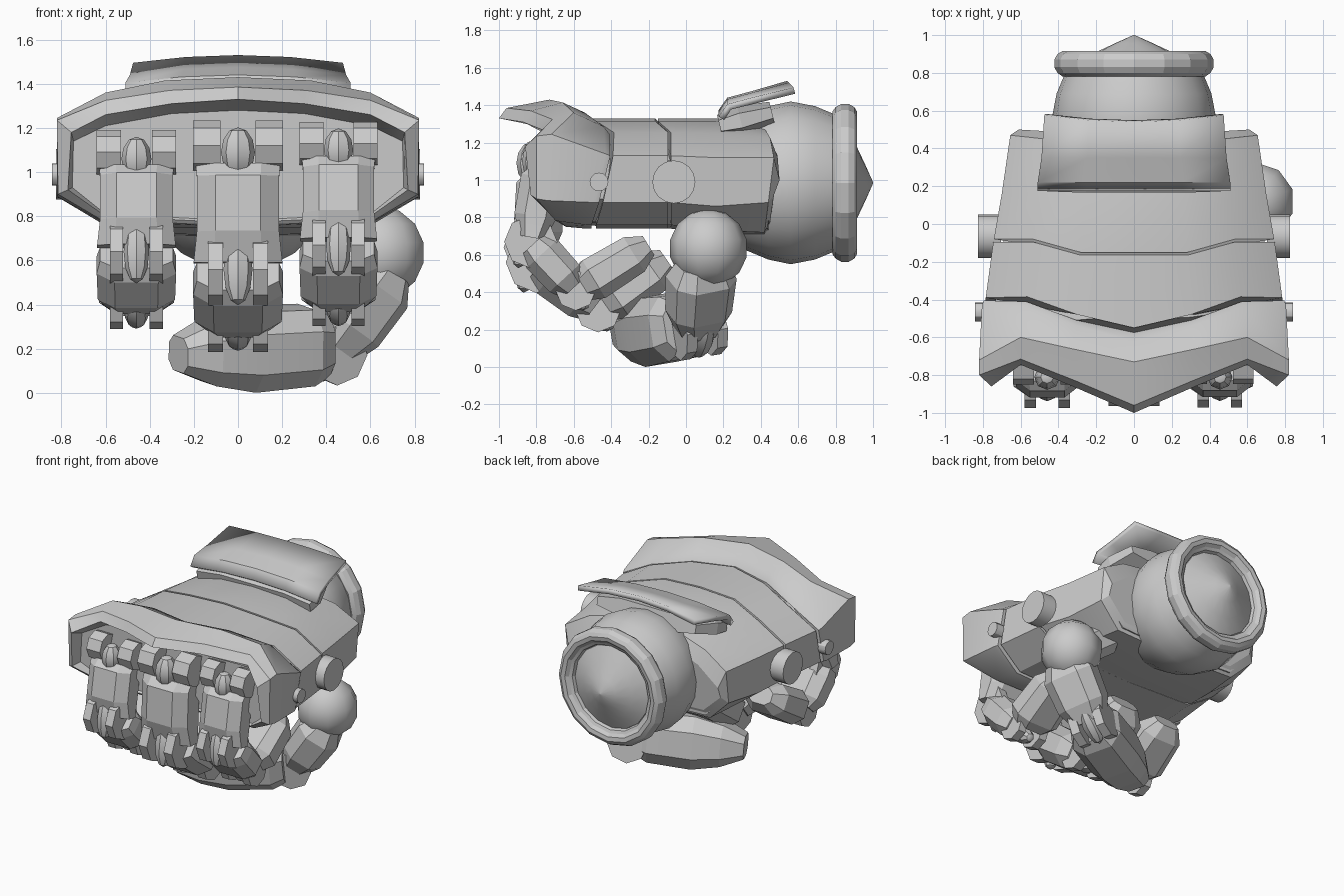
import bpy, bmesh, math
from mathutils import Vector, Matrix

if "Cube" in bpy.data.objects:
    bpy.data.objects.remove(bpy.data.objects["Cube"])

X = Vector((1, 0, 0))


def finish(name, bm, angle=20, recalc=True):
    if recalc:
        bmesh.ops.recalc_face_normals(bm, faces=bm.faces)
    me = bpy.data.meshes.new(name)
    bm.to_mesh(me)
    bm.free()
    ob = bpy.data.objects.new(name, me)
    bpy.context.collection.objects.link(ob)
    bpy.ops.object.select_all(action='DESELECT')
    ob.select_set(True)
    bpy.context.view_layer.objects.active = ob
    bpy.ops.object.shade_smooth_by_angle(angle=math.radians(angle))
    return ob


def loft(name, rings, angle=20):
    """Skin closed rings of points and cap both ends."""
    bm = bmesh.new()
    vs = [[bm.verts.new(p) for p in r] for r in rings]
    n = len(vs[0])
    for a, b in zip(vs, vs[1:]):
        for i in range(n):
            j = (i + 1) % n
            bm.faces.new((a[i], a[j], b[j], b[i]))
    bm.faces.new(vs[0])
    bm.faces.new(vs[-1][::-1])
    return finish(name, bm, angle)


def mirror(half):
    """Half ring (top centre to bottom centre) to full ring."""
    return half + [(-x, y, z) for x, y, z in half[-2:0:-1]]


def section(w, ys, zt=1.33, zs=1.13, zl=.88, zb=.76, low=0):
    """Arched hand cross-section; ys bends it into a chevron, low leans the bottom forward."""
    e = ys[3]
    return mirror([(0, ys[0], zt), (.38 * w, ys[1], zt - .015),
                   (.72 * w, ys[2], zs + .62 * (zt - zs)), (w, e, zs),
                   (w, e + low * .6, zl), (.75 * w, e + low, zb), (0, e + low, zb - .02)])


def limb(name, a, b, side, prof):
    """Chamfered tapered block from a to b; prof = (t, half width, half depth)."""
    a, b = Vector(a), Vector(b)
    d = (b - a).normalized()
    s = (side - d * side.dot(d)).normalized()
    n = d.cross(s)
    octo = [(1, .5), (.55, 1), (-.55, 1), (-1, .5), (-1, -.5), (-.55, -1), (.55, -1), (1, -.5)]
    return loft(name, [[a + (b - a) * t + s * u * hw + n * v * hd for u, v in octo]
                       for t, hw, hd in prof], 8)


def cyl(bm, c, axis, r, depth, seg):
    m = Matrix.Translation(c) @ axis.to_track_quat('Z', 'Y').to_matrix().to_4x4()
    bmesh.ops.create_cone(bm, cap_ends=True, segments=seg, radius1=r, radius2=r, depth=depth, matrix=m)


def joint(name, k, axis, along, out, r, off, w, cap):
    """Two side discs with a pointed capsule between them."""
    bm = bmesh.new()
    k = Vector(k)
    axis = axis.normalized()
    for s in (-1, 1):
        cyl(bm, k + axis * off * s, axis, r, w, 8)
    m = (Matrix.Translation(k + Vector(out)) @ Vector(along).to_track_quat('Z', 'Y').to_matrix().to_4x4()
         @ Matrix.Diagonal((cap, cap, r, 1)))
    bmesh.ops.create_uvsphere(bm, u_segments=8, v_segments=6, radius=1, matrix=m)
    return finish(name, bm, 30)


def revolve(name, prof, seg=20, angle=32):
    """Turn (radius, y) profile around the forearm axis."""
    return loft(name, [[(r * math.cos(2 * math.pi * i / seg), y, .985 + r * math.sin(2 * math.pi * i / seg))
                        for i in range(seg)] for r, y in prof], angle)


# Back-of-hand plates over a slightly smaller core
loft("hand_core", [section(.76, (-.6,) * 4, 1.3, 1.11, .9, .78), section(.62, (.44,) * 4, 1.25, 1.1, .9, .74)])
loft("middle_plate", [section(.785, (-.55, -.48, -.385, -.39), low=-.09), section(.745, (-.165, -.165, -.095, -.095))])
loft("rear_plate", [section(.742, (-.15, -.15, -.08, -.08)),
                    section(.70, (.16,) * 4, 1.33, 1.12, .86, .73),
                    section(.655, (.4, .42, .45, .47), 1.29, 1.12, .88, .72, low=-.05),
                    section(.61, (.46, .47, .49, .5), 1.2, 1.0, .92, .78, low=-.05)])

# Knuckle guard: seam, bevel, crest, rolled lip, front edge, recessed underside
loft("knuckle_guard", [
    section(.795, (-.575, -.51, -.41, -.405), 1.32, low=-.1),
    section(.805, (-.62, -.54, -.44, -.43), 1.375, 1.14, low=-.1),
    mirror([(0, -.73, 1.43), (.33, -.66, 1.415), (.6, -.6, 1.36), (.82, -.72, 1.245),
            (.82, -.74, .89), (.62, -.68, .78), (0, -.64, .75)]),
    mirror([(0, -.96, 1.385), (.31, -.83, 1.37), (.6, -.715, 1.325), (.82, -.8, 1.235),
            (.815, -.8, .9), (.62, -.7, .785), (0, -.65, .755)]),
    mirror([(0, -1, 1.33), (.3, -.87, 1.31), (.6, -.745, 1.26), (.755, -.86, 1.18),
            (.77, -.83, .92), (.6, -.71, .8), (0, -.66, .77)]),
    mirror([(0, -.7, 1.28), (.3, -.68, 1.265), (.6, -.68, 1.21), (.745, -.75, 1.14),
            (.75, -.76, .93), (.6, -.69, .81), (0, -.65, .78)])], 33)

# Side bolts
for s, tag in ((-1, "left"), (1, "right")):
    for part, y, r, x, seg in (("large", -.065, .115, .825, 16), ("small", -.465, .05, .842, 12)):
        bm = bmesh.new()
        cyl(bm, Vector((s * (x - .06), y, .99)), X, r, .12, seg)
        finish(f"{part}_bolt_{tag}", bm, 30)

# Wrist ball, cuff ring and pointed end cap
revolve("wrist", [(.28, .2), (.36, .32), (.41, .44), (.435, .56), (.41, .69), (.36, .81)])
revolve("cuff_ring", [(.3, .80), (.38, .782), (.405, .8), (.422, .83), (.422, .87), (.405, .9), (.38, .915),
                      (.35, .91), (.33, .89), (.31, .88), (.3, .85)], 16, 16)
revolve("wrist_cap", [(.31, .84), (.3, .86), (.2, .91), (.1, .957), (.004, 1.0)], 16)

# Wrist guard plate: steep front lip, two flat steps, gently arched
bm = bmesh.new()
rows = [[bm.verts.new((u * w, y + .035 * u * u * k, z - .035 * u * u)) for u in (-1, -.5, 0, .5, 1)]
        for y, z, w, k in ((.175, 1.375, .51, 0), (.22, 1.44, .51, 0), (.35, 1.475, .49, 0), (.54, 1.53, .475, 1))]
for a, b in zip(rows, rows[1:]):
    for i in range(4):
        bm.faces.new((a[i], a[i + 1], b[i + 1], b[i]))
plate = finish("wrist_guard", bm, 8, recalc=False)
sol = plate.modifiers.new("thickness", 'SOLIDIFY')
sol.thickness = .035
sol.offset = -1

# Raised collar under the plate
limb("guard_mount", (0, .18, 1.29), (0, .46, 1.36), X, [(0, .46, .06), (.4, .46, .08), (1, .40, .06)])

# Fingers: x, joints in (y, z), tip, size
fingers = (("left_finger", -.46, (-.75, 1.09), (-.83, .64), (-.60, .40), (-.21, .64), 1),
           ("middle_finger", 0, (-.77, 1.12), (-.80, .56), (-.47, .31), (-.10, .57), 1.13),
           ("right_finger", .455, (-.75, 1.13), (-.83, .67), (-.59, .41), (-.20, .65), .98))
for name, x, k1, k2, k3, tip, s in fingers:
    k1, k2, k3, tip = (Vector((x, *p)) for p in (k1, k2, k3, tip))
    joint(name + "_base_joint", k1, X, (0, 0, 1), (0, -.06, -.03), .1 * s, .125 * s, .11 * s, .068 * s)
    limb(name + "_upper", k1, k2, X, [(.15, .17 * s, .07 * s), (.25, .165 * s, .115 * s),
                                     (.7, .165 * s, .115 * s), (.95, .178 * s, .07 * s)])
    joint(name + "_middle_joint", k2, X, (0, .12, 1), (0, -.05, .0), .145 * s, .09 * s, .06 * s, .058 * s)
    limb(name + "_middle", k2, k3, X, [(.05, .165 * s, .09 * s), (.25, .18 * s, .115 * s),
                                      (.75, .175 * s, .11 * s), (.95, .13 * s, .08 * s)])
    joint(name + "_end_joint", k3, X, (0, .7, -.5), (0, -.02, -.03), .11 * s, .09 * s, .06 * s, .058 * s)
    limb(name + "_tip", k3, tip, X, [(.1, .12 * s, .09 * s), (.25, .17 * s, .12 * s),
                                    (.8, .155 * s, .11 * s), (1, .09 * s, .06 * s)])

# Thumb: ball, upper segment, joint, tip across the fingers
bm = bmesh.new()
bmesh.ops.create_uvsphere(bm, u_segments=10, v_segments=7, radius=.21,
                          matrix=Matrix.Translation((.645, .12, .635)))
finish("thumb_ball", bm, 50)
axis = Vector((-.4, .9, .15))
limb("thumb_mount", (.42, .14, .8), (.66, .12, .62), axis, [(0, .16, .12), (1, .14, .12)])
limb("thumb_upper", (.70, .09, .6), (.43, .06, .2), axis,
     [(.1, .13, .1), (.3, .175, .15), (.75, .165, .14), (1, .11, .1)])
joint("thumb_joint", (.41, .06, .19), axis, (-.7, -.2, -.6), (.04, .03, -.04), .14, .09, .06, .06)
limb("thumb_tip", (.42, .02, .225), (-.27, -.31, .175), axis,
     [(.05, .13, .14), (.16, .175, .175), (.55, .175, .185), (.8, .15, .145), (1, .1, .08)])
